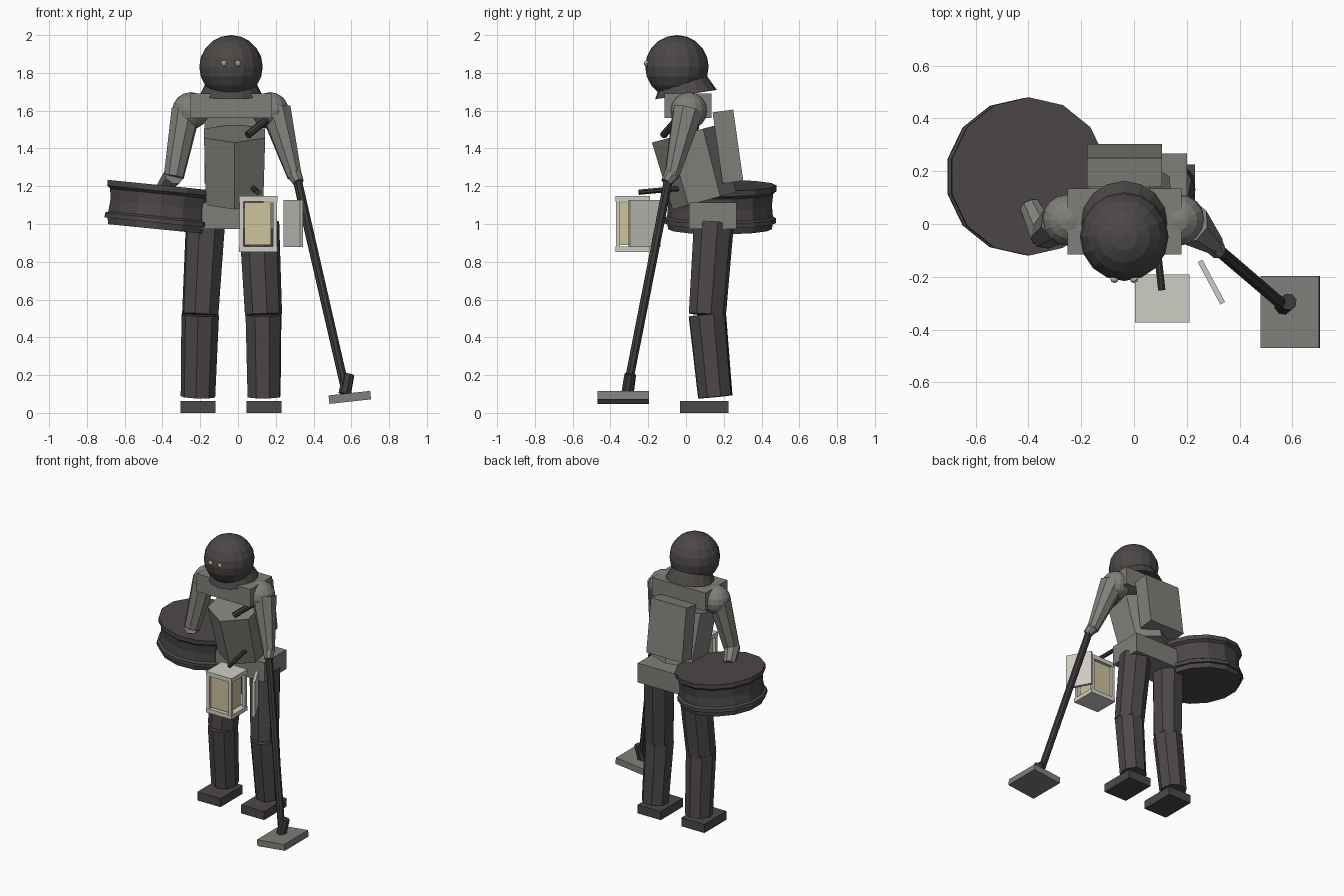
import bpy
import bmesh
import math
from mathutils import Vector, Matrix

cube = bpy.data.objects.get("Cube")
if cube:
    bpy.data.objects.remove(cube, do_unlink=True)


def material(name, r, g, b):
    m = bpy.data.materials.new(name)
    m.diffuse_color = (r, g, b, 1)
    m.use_nodes = True
    node = next(n for n in m.node_tree.nodes if n.type == 'BSDF_PRINCIPLED')
    node.inputs["Base Color"].default_value = (r, g, b, 1)
    return m


DARK = material("dark cloth", .072, .064, .063)
SOOT = material("dark wood", .048, .043, .042)
GREY = material("grey jacket", .215, .212, .195)
PALE = material("pale metal", .62, .61, .55)
CREAM = material("cream glass", .62, .55, .34)


def finish(name, bm, mat, matrix):
    bm.transform(matrix)
    bmesh.ops.recalc_face_normals(bm, faces=bm.faces)
    mesh = bpy.data.meshes.new(name)
    bm.to_mesh(mesh)
    bm.free()
    mesh.materials.append(mat)
    obj = bpy.data.objects.new(name, mesh)
    bpy.context.collection.objects.link(obj)
    return obj


def box(name, center, size, mat, axis='X', angle=0):
    bm = bmesh.new()
    bmesh.ops.create_cube(bm, size=1)
    turn = Matrix.Rotation(angle, 4, axis)
    return finish(name, bm, mat, Matrix.Translation(center) @ turn @ Matrix.Diagonal((*size, 1)))


def ball(name, center, radius, mat, segments=16, rings=10):
    bm = bmesh.new()
    bmesh.ops.create_uvsphere(bm, u_segments=segments, v_segments=rings, radius=radius)
    return finish(name, bm, mat, Matrix.Translation(center))


def lathe(name, profile, sides, mat, matrix, phase=math.pi / 2):
    """Stack of capped rings from (radius, height) pairs."""
    bm = bmesh.new()
    rings = []
    for r, z in profile:
        angles = [phase + 2 * math.pi * i / sides for i in range(sides)]
        rings.append([bm.verts.new((r * math.cos(a), r * math.sin(a), z)) for a in angles])
    for low, high in zip(rings, rings[1:]):
        for i in range(sides):
            j = (i + 1) % sides
            bm.faces.new((low[i], low[j], high[j], high[i]))
    bm.faces.new(rings[0])
    bm.faces.new(rings[-1])
    return finish(name, bm, mat, matrix)


def limb(name, start, end, r1, r2, mat, sides=8):
    a, b = Vector(start), Vector(end)
    d = b - a
    turn = d.to_track_quat('Z', 'Y').to_matrix().to_4x4()
    return lathe(name, [(r1, 0), (r2, d.length)], sides, mat, Matrix.Translation(a) @ turn, math.pi / 8)


# Head, hood skirt and eyes
ball("head", (-.037, -.048, 1.832), .168, DARK)
lathe("hood_skirt", [(.165, 0), (.115, .1)], 16, DARK,
      Matrix.Translation((-.037, 0, 1.685)) @ Matrix.Rotation(.15, 4, 'X'))
for side, x in (("right", -.074), ("left", 0)):
    ball(side + "_eye", (x, -.208, 1.85), .016, CREAM, 8, 6)

# Torso, shoulders, backpack and hips
box("chest", (-.036, .01, 1.625), (.43, .25, .13), GREY)
lathe("torso", [(.175, -.37), (.187, 0)], 6, GREY,
      Matrix.Translation((-.018, 0, 1.48)) @ Matrix.Rotation(.265, 4, 'X'))
box("backpack", (-.036, .222, 1.41), (.285, .11, .38), GREY, 'X', .14)
box("hips", (-.005, .142, 1.043), (.41, .25, .14), GREY)
limb("chest_tool", (.05, -.12, 1.47), (.15, -.05, 1.55), .02, .02, SOOT)

# Arms
for side, x in (("right", -.25), ("left", .17)):
    ball(side + "_shoulder", (x, .015, 1.6), .098, GREY, 16, 8)
limb("right_upper_arm", (-.275, .01, 1.6), (-.34, -.04, 1.25), .08, .055, GREY)
limb("right_forearm", (-.34, -.045, 1.26), (-.395, .07, 1.19), .055, .04, GREY)
limb("left_upper_arm", (.2, .01, 1.6), (.3, -.075, 1.25), .085, .04, GREY)
limb("left_hand", (.295, -.07, 1.27), (.32, -.105, 1.22), .042, .03, GREY)

# Legs and feet
legs = (("right", -.172, -.2, -.212), ("left", .112, .135, .138))
for side, hip, knee, ankle in legs:
    limb(side + "_thigh", (hip, .148, 1.01), (knee, .113, .52), .108, .1, DARK)
    limb(side + "_shin", (knee, .113, .52), (ankle, .155, .085), .1, .092, DARK)
    box(side + "_foot", (ankle, .097, .031), (.185, .255, .062), DARK)

# Round drum carried under the right arm
drum = [(.275, -.118), (.28, -.085), (.297, -.085), (.297, -.06), (.28, -.05),
        (.275, .01), (.282, .07), (.3, .085), (.3, .115)]
lathe("drum", drum, 14, DARK,
      Matrix.Translation((-.41, .18, 1.09)) @ Matrix.Rotation(.1, 4, 'Y'))

# Lantern with corner posts, open door and carrying rod
lx, ly = .107, -.282
for part, z in (("bottom", .867), ("top", 1.134)):
    box("lantern_" + part, (lx, ly, z), (.205, .182, .03), PALE)
box("lantern_glass", (lx - .003, ly, 1.002), (.14, .15, .225), CREAM)
for i, sx in enumerate((-1, 1)):
    for j, sy in enumerate((-1, 1)):
        box(f"lantern_post_{i}{j}", (lx + sx * .088, ly + sy * .078, 1), (.022, .022, .25), PALE)
box("lantern_door", (.293, -.22, 1.003), (.02, .182, .25), PALE, 'Z', .49)
limb("lantern_rod", (.08, -.02, 1.19), (.105, -.25, 1.168), .015, .015, SOOT)

# Staff with a socket and flat base plate
limb("staff", (.31, -.09, 1.25), (.567, -.31, .13), .025, .024, SOOT)
limb("staff_socket", (.585, -.295, .205), (.565, -.31, .1), .032, .034, SOOT)
box("staff_plate", (.592, -.333, .082), (.222, .272, .045), GREY, 'Y', -.11)
